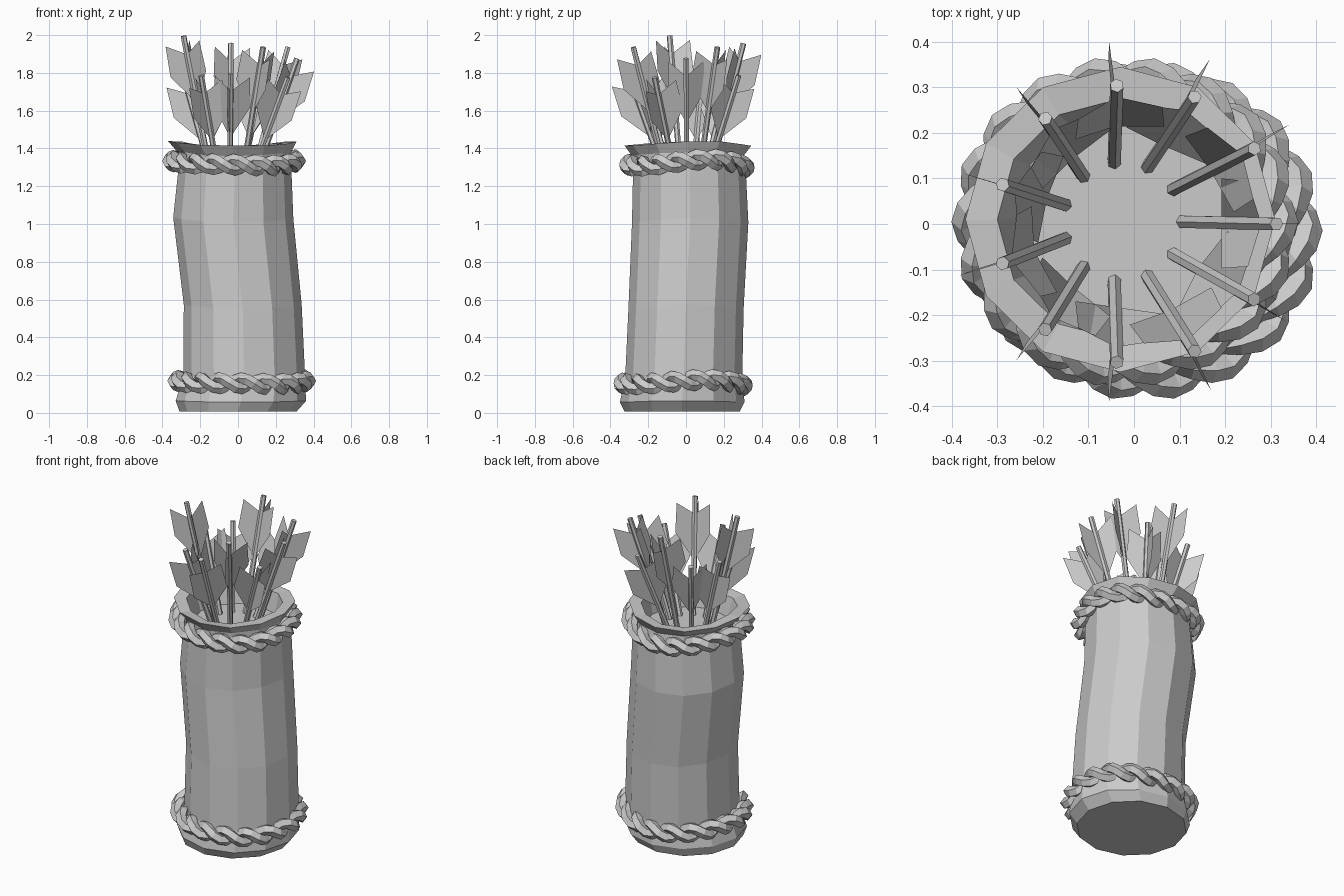
import bpy
import random
from math import sin, cos, tau
from mathutils import Vector

random.seed(4)
SIDES = 12
ARROWS = 11

cube = bpy.data.objects.get("Cube")
if cube:
    bpy.data.objects.remove(cube, do_unlink=True)

grey = bpy.data.materials.new("plain_grey")
grey.use_nodes = True
colour = (0.6, 0.6, 0.6, 1)
grey.diffuse_color = colour
grey.node_tree.nodes["Principled BSDF"].inputs["Base Color"].default_value = colour


def add_mesh(name, verts, faces):
    mesh = bpy.data.meshes.new(name)
    mesh.from_pydata(verts, [], faces)
    mesh.materials.append(grey)
    obj = bpy.data.objects.new(name, mesh)
    bpy.context.collection.objects.link(obj)
    return obj


def bridge(rings, n, closed=False):
    """Quads joining consecutive rings of n points."""
    count = rings if closed else rings - 1
    return [(i * n + j, i * n + (j + 1) % n,
             (i + 1) % rings * n + (j + 1) % n, (i + 1) % rings * n + j)
            for i in range(count) for j in range(n)]


# Leaning leather tube with a flared lip and a shallow inner floor:
# each ring is height, centre x, centre y, radius x, radius y, waviness
profile = [
    (0.007, 0.00, -0.02, 0.31, 0.305, 0.0),
    (0.06, 0.015, -0.02, 0.345, 0.33, 0.004),
    (0.19, 0.033, -0.012, 0.322, 0.31, 0.004),
    (0.56, 0.025, 0.00, 0.312, 0.305, 0.012),
    (1.02, -0.025, 0.022, 0.318, 0.308, 0.012),
    (1.30, -0.016, 0.018, 0.298, 0.298, 0.004),
    (1.37, -0.02, 0.01, 0.30, 0.295, 0.010),
    (1.425, -0.03, 0.01, 0.34, 0.335, 0.014),
    (1.42, -0.03, 0.01, 0.27, 0.265, 0.014),
    (1.30, -0.02, 0.01, 0.24, 0.24, 0.0),
]
verts = []
for z, cx, cy, rx, ry, wave in profile:
    for j in range(SIDES):
        a = tau * j / SIDES
        rise = wave * cos(2 * a - 0.2) + random.uniform(-wave, wave) * 0.3
        verts.append((cx + rx * cos(a), cy + ry * sin(a), z + rise))
faces = bridge(len(profile), SIDES)
faces.append(tuple(reversed(range(SIDES))))
faces.append(tuple(range(len(verts) - SIDES, len(verts))))
add_mesh("quiver_body", verts, faces)


# Two-strand twisted ropes around the tube
def rope(name, centre, rx, ry, wave, twists=9, steps=72, n=5):
    def strand_point(t, phase):
        a = tau * t
        out = Vector((cos(a), sin(a), 0))
        ring = centre + Vector((rx * cos(a), ry * sin(a),
                                wave * cos(2 * a - 0.4) + wave * 0.5 * sin(3 * a)))
        p = tau * twists * t + phase
        return ring + 0.028 * (out * cos(p) - Vector((0, 0, sin(p))))

    for k in range(2):
        phase = k * tau / 2
        verts = []
        for i in range(steps):
            t = i / steps
            p = strand_point(t, phase)
            along = (strand_point(t + 0.002, phase) - strand_point(t - 0.002, phase)).normalized()
            out = Vector((cos(tau * t), sin(tau * t), 0))
            out = (out - along * out.dot(along)).normalized()
            up = along.cross(out)
            for j in range(n):
                b = tau * j / n
                verts.append(p + 0.031 * (out * cos(b) + up * sin(b)))
        obj = add_mesh(f"{name}_strand_{k + 1}", verts, bridge(steps, n, True))
        obj.data.flip_normals()


rope("upper_rope", Vector((-0.02, 0.005, 1.32)), 0.322, 0.305, 0.015)
rope("lower_rope", Vector((0.02, -0.015, 0.16)), 0.335, 0.315, 0.01)


# Arrows fanning out of the mouth: six-sided shafts with three flat vanes each
vane_profile = [(0.0, -0.10), (0.108, -0.035), (0.114, -0.20), (0.012, -0.345), (0.0, -0.345)]
heights = [1.88, 1.94, 1.79, 1.96, 1.79, 1.79, 2.0, 1.79, 1.80, 1.94, 1.78]
for k, top in enumerate(heights):
    a = tau * k / ARROWS
    out = Vector((cos(a), sin(a), 0))
    tip = out * 0.308 + Vector((0.006, 0, top))
    base = out * 0.13 + Vector((-0.025, 0.005, 1.29))
    axis = (tip - base).normalized()
    side = axis.cross(out).normalized()
    radial = side.cross(axis)
    tip -= axis * 0.004

    shaft = [p + 0.0155 * (radial * cos(tau * j / 6) + side * sin(tau * j / 6))
             for p in (base, tip) for j in range(6)]
    add_mesh(f"arrow_shaft_{k + 1}", shaft,
             bridge(2, 6) + [tuple(range(5, -1, -1)), tuple(range(6, 12))])

    # One vane points outward, the other two sit a third of a turn either way
    vanes = []
    for v in range(3):
        blade = radial * cos(tau * v / 3) + side * sin(tau * v / 3)
        vanes += [tip + blade * w + axis * h for w, h in vane_profile]
    add_mesh(f"arrow_vanes_{k + 1}", vanes,
             [tuple(range(v * 5, v * 5 + 5)) for v in range(3)])
